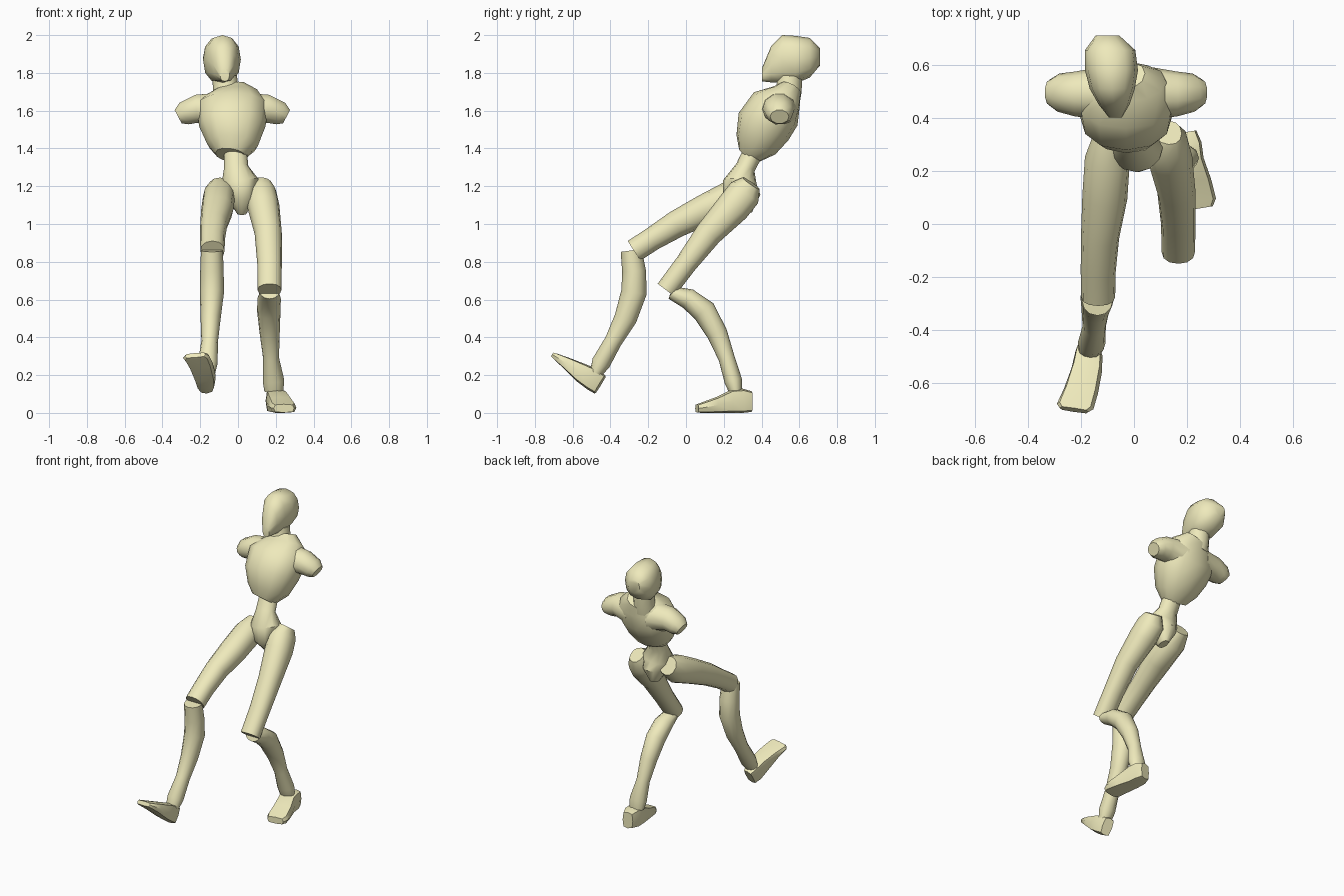
import bpy, bmesh, math
from mathutils import Vector

mat = bpy.data.materials.new("pale_yellow")
mat.diffuse_color = (0.86, 0.82, 0.5, 1)


def loft(name, rings, n=12, p=1.0, axis=None, angle=40):
    """Skin rings (x, y, z, half width, half depth) set square to their path."""
    bm = bmesh.new()
    pts = [Vector(r[:3]) for r in rings]
    loops = []
    for i, (c, r) in enumerate(zip(pts, rings)):
        t = Vector(axis) if axis else pts[min(i + 1, len(pts) - 1)] - pts[max(i - 1, 0)]
        t.normalize()
        ref = Vector((0, 1, 0)) if abs(t.x) > 0.75 else Vector((1, 0, 0))
        side = (ref - t * ref.dot(t)).normalized()
        up = t.cross(side)
        loop = []
        for k in range(n):
            a = math.tau * k / n
            u, v = math.cos(a), math.sin(a)
            u = math.copysign(abs(u) ** p, u) if abs(u) > 1e-6 else 0
            v = math.copysign(abs(v) ** p, v) if abs(v) > 1e-6 else 0
            loop.append(bm.verts.new(c + side * u * r[3] + up * v * r[4]))
        loops.append(loop)
    for a, b in zip(loops, loops[1:]):
        for k in range(n):
            bm.faces.new((a[k], a[(k + 1) % n], b[(k + 1) % n], b[k]))
    bm.faces.new(loops[0])
    bm.faces.new(loops[-1])
    bmesh.ops.recalc_face_normals(bm, faces=bm.faces)
    me = bpy.data.meshes.new(name)
    bm.to_mesh(me)
    bm.free()
    me.materials.append(mat)
    ob = bpy.data.objects.new(name, me)
    bpy.context.collection.objects.link(ob)
    bpy.ops.object.select_all(action='DESELECT')
    ob.select_set(True)
    bpy.context.view_layer.objects.active = ob
    bpy.ops.object.shade_smooth_by_angle(angle=math.radians(angle))
    return ob


# Head, running from the narrow face to the back of the skull
loft("head", [(-.07, .402, 1.79, .025, .035), (-.075, .45, 1.845, .058, .095),
              (-.082, .51, 1.873, .085, .127), (-.085, .58, 1.87, .1, .126),
              (-.09, .655, 1.88, .095, .105), (-.1, .71, 1.885, .045, .045)],
     p=.85, axis=(0, 1, 0), angle=50)
loft("neck", [(-.06, .53, 1.66, .08, .075), (-.065, .545, 1.71, .068, .068),
              (-.07, .55, 1.78, .065, .065)])

# Rib cage leaning back, with a short stub for each shoulder
loft("chest", [(-.04, .335, 1.365, .08, .065), (-.03, .37, 1.42, .135, .115),
               (-.03, .41, 1.515, .175, .15), (-.03, .475, 1.61, .19, .145),
               (-.03, .53, 1.672, .15, .09), (-.045, .555, 1.715, .09, .06)], p=.9)
for s, label in ((1, "right"), (-1, "left")):
    loft(label + "_shoulder",
         [(-.03 + s * .07, .495, 1.6, .1, .1), (-.03 + s * .19, .49, 1.61, .085, .078),
          (-.03 + s * .255, .495, 1.585, .072, .065),
          (-.03 + s * .287, .495, 1.568, .05, .042)], n=10)

# Waist and wedge shaped pelvis
loft("waist_and_pelvis", [(-.015, .37, 1.41, .06, .055), (-.01, .315, 1.3, .065, .052),
                          (.01, .285, 1.22, .1, .09), (.02, .295, 1.14, .08, .1),
                          (.02, .31, 1.055, .025, .04)])

# Thighs, hip to knee
loft("right_thigh", [(.13, .345, 1.215, .05, .055), (.122, .31, 1.165, .082, .09),
                     (.135, .25, 1.09, .085, .09), (.16, .12, .95, .072, .072),
                     (.167, .0, .79, .065, .058), (.167, -.105, .65, .063, .056)], p=.9)
loft("left_thigh", [(-.095, .33, 1.195, .06, .06), (-.1, .25, 1.145, .085, .09),
                    (-.11, .1, 1.075, .085, .082), (-.128, -.05, 1.0, .072, .072),
                    (-.135, -.18, .92, .066, .062), (-.135, -.275, .858, .064, .062)], p=.9)

# Shins, knee to ankle
loft("right_shin", [(.167, -.08, .637, .05, .035), (.165, .01, .605, .062, .055),
                    (.163, .095, .54, .062, .064), (.168, .165, .42, .053, .055),
                    (.175, .215, .29, .042, .043), (.188, .25, .17, .057, .047),
                    (.19, .262, .115, .05, .035)])
loft("left_shin", [(-.138, -.29, .86, .058, .056), (-.138, -.275, .75, .062, .063),
                   (-.138, -.275, .64, .064, .068), (-.145, -.32, .5, .053, .06),
                   (-.15, -.385, .38, .044, .046), (-.16, -.45, .265, .052, .05),
                   (-.165, -.475, .215, .045, .035)])

# Feet, heel to toe
loft("right_foot", [(.2, .347, .06, .035, .055), (.2, .3, .064, .055, .064),
                    (.205, .24, .062, .058, .062), (.225, .16, .042, .066, .042),
                    (.24, .085, .028, .07, .028), (.243, .058, .024, .055, .022)],
     n=8, p=.5, axis=(.17, -1, 0))
loft("left_foot", [(-.165, -.455, .15, .034, .056), (-.17, -.49, .175, .052, .06),
                   (-.178, -.55, .21, .058, .052), (-.2, -.63, .262, .065, .032),
                   (-.222, -.688, .297, .07, .018), (-.226, -.701, .305, .055, .014)],
     n=8, p=.5, axis=(-.17, -.85, .52))
